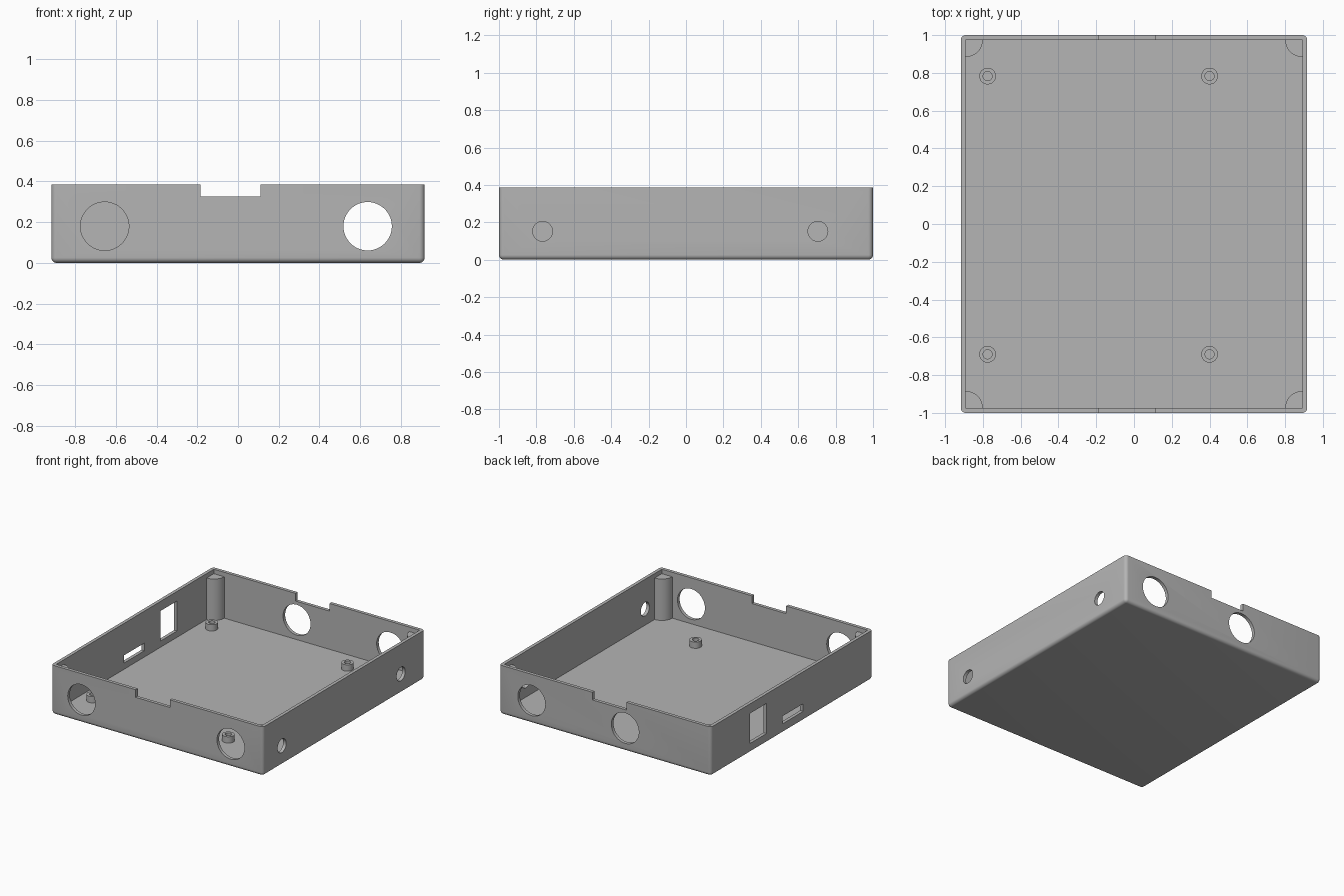
import bpy, bmesh
from math import pi, sin, cos
from mathutils import Matrix

if "Cube" in bpy.data.objects:
    bpy.data.objects.remove(bpy.data.objects["Cube"], do_unlink=True)

HX, HY, H = 0.917, 1.0, 0.385      # outer half sizes and height
WALL = 0.026
IX, IY = HX - WALL, HY - WALL      # inner half sizes

grey = bpy.data.materials.new("plain grey")
grey.use_nodes = True
grey.diffuse_color = (0.46, 0.46, 0.46, 1)
grey.node_tree.nodes["Principled BSDF"].inputs["Base Color"].default_value = (0.46, 0.46, 0.46, 1)


def finish(name, bm):
    bmesh.ops.recalc_face_normals(bm, faces=bm.faces)
    me = bpy.data.meshes.new(name)
    bm.to_mesh(me)
    bm.free()
    me.materials.append(grey)
    ob = bpy.data.objects.new(name, me)
    bpy.context.collection.objects.link(ob)
    return ob


def activate(ob):
    bpy.ops.object.select_all(action='DESELECT')
    ob.select_set(True)
    bpy.context.view_layer.objects.active = ob


def smooth(ob):
    activate(ob)
    bpy.ops.object.shade_smooth_by_angle(angle=pi / 6)


def box(name, x0, x1, y0, y1, z0, z1, radius=0):
    bm = bmesh.new()
    bmesh.ops.create_cube(bm, size=1)
    for v in bm.verts:
        v.co.x = x1 if v.co.x > 0 else x0
        v.co.y = y1 if v.co.y > 0 else y0
        v.co.z = z1 if v.co.z > 0 else z0
    if radius:
        # round every edge except the open rim
        edges = [e for e in bm.edges if min(v.co.z for v in e.verts) < z1 - 0.01]
        bmesh.ops.bevel(bm, geom=edges, offset=radius, segments=6,
                        profile=0.5, affect='EDGES')
    return finish(name, bm)


def cylinder(name, centre, radius, length, axis='Z'):
    bm = bmesh.new()
    turn = {'X': Matrix.Rotation(pi / 2, 4, 'Y'),
            'Y': Matrix.Rotation(pi / 2, 4, 'X'), 'Z': Matrix()}[axis]
    bmesh.ops.create_cone(bm, cap_ends=True, segments=48, radius1=radius,
                          radius2=radius, depth=length,
                          matrix=Matrix.Translation(centre) @ turn)
    return finish(name, bm)


def cut(target, cutter):
    mod = target.modifiers.new("cut", 'BOOLEAN')
    mod.operation = 'DIFFERENCE'
    mod.solver = 'EXACT'
    mod.object = cutter
    activate(target)
    bpy.ops.object.modifier_apply(modifier=mod.name)
    bpy.data.objects.remove(cutter, do_unlink=True)


# Open tray with rounded outside
tray = box("tray", -HX, HX, -HY, HY, 0, H, radius=0.026)
cut(tray, box("cavity", -IX, IX, -IY, IY, WALL, H + 0.2))

# Notches in the rim, front and back
cut(tray, box("rim_notch", -0.185, 0.11, -1.2, 1.2, 0.325, H + 0.2))

# Large round openings in the front and back walls
for x, y in ((-0.655, -HY), (0.637, -HY), (-0.173, HY), (0.637, HY)):
    cut(tray, cylinder("large_hole", (x, y, 0.18), 0.119, 0.2, 'Y'))

# Small round openings in one side wall
for y in (-0.767, 0.705):
    cut(tray, cylinder("small_hole", (HX, y, 0.152), 0.053, 0.2, 'X'))

# Square opening and slot in the other side wall
for y0, y1, z0, z1 in ((0.315, 0.52, 0.075, 0.31), (-0.14, 0.115, 0.075, 0.135)):
    cut(tray, box("side_opening", -HX - 0.1, -HX + 0.1, y0, y1, z0, z1))
smooth(tray)


# Quarter-round posts in the corners
def corner_post(name, sx, sy, radius=0.09, embed=0.008):
    bm = bmesh.new()
    arc = [(radius * cos(i * pi / 32), radius * sin(i * pi / 32)) for i in range(17)]
    profile = [(-embed, -embed), (radius, -embed)] + arc + [(-embed, radius)]
    verts = [bm.verts.new((sx * (IX - a), sy * (IY - b), WALL - 0.01)) for a, b in profile]
    face = bm.faces.new(verts)
    top = bmesh.ops.extrude_face_region(bm, geom=[face])["geom"]
    for v in top:
        if isinstance(v, bmesh.types.BMVert):
            v.co.z = 0.35
    smooth(finish(name, bm))


for sx, side in ((1, "left"), (-1, "right")):
    for sy, end in ((1, "back"), (-1, "front")):
        corner_post(f"corner_post_{end}_{side}", sx, sy)

# Hollow standoffs on the floor
for x, side in ((0.4, "left"), (-0.775, "right")):
    for y, end in ((0.783, "back"), (-0.69, "front")):
        standoff = cylinder(f"standoff_{end}_{side}", (x, y, 0.047), 0.044, 0.056)
        cut(standoff, cylinder("screw_hole", (x, y, 0.077), 0.024, 0.1))
        smooth(standoff)
